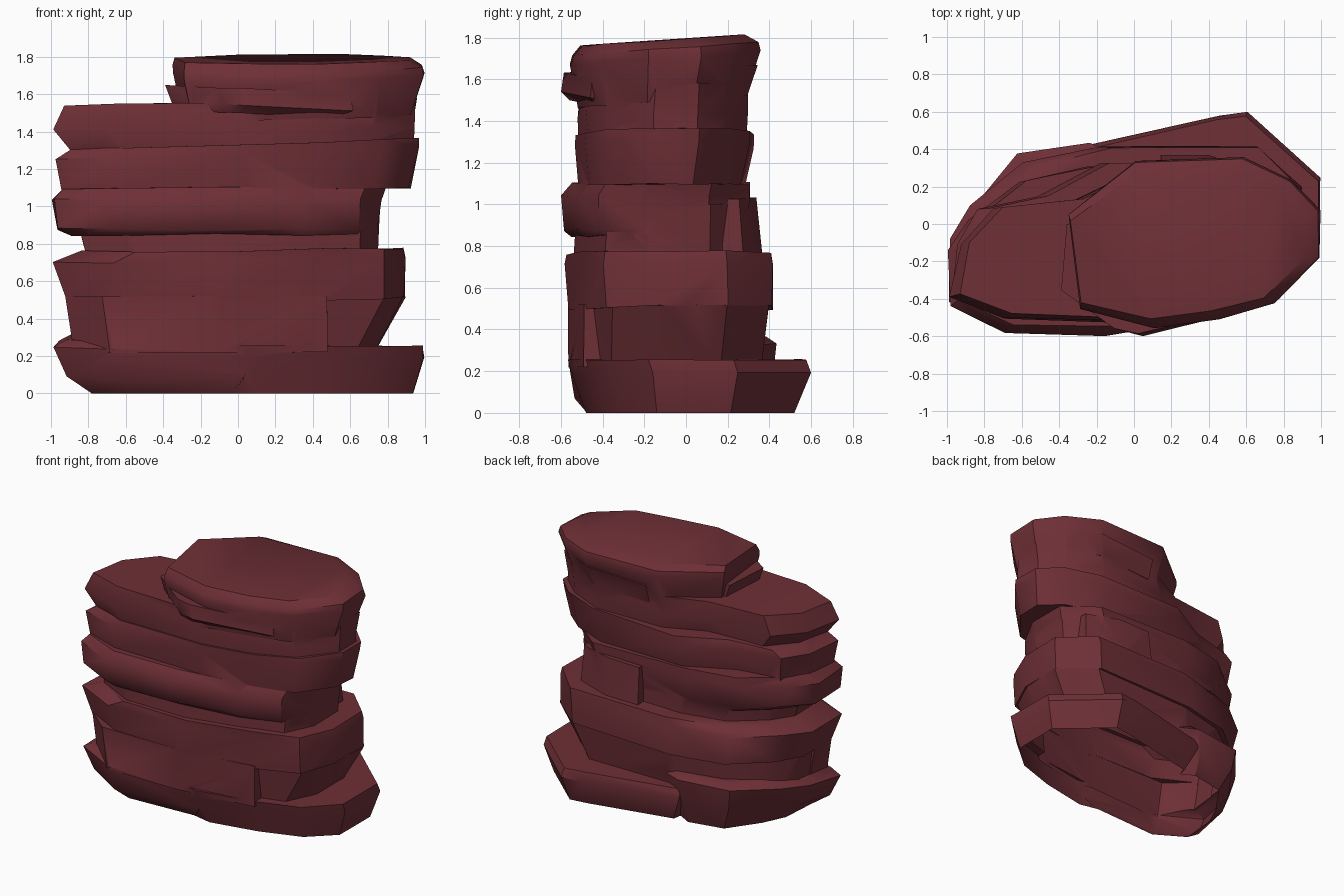
import bpy, bmesh, math, random

random.seed(7)
default_cube = bpy.data.objects.get("Cube")
if default_cube:
    bpy.data.objects.remove(default_cube, do_unlink=True)

# Single rock colour
ROCK = (0.155, 0.029, 0.037, 1)
rock = bpy.data.materials.new("dark_red_rock")
rock.use_nodes = True
rock.diffuse_color = ROCK
shader = rock.node_tree.nodes["Principled BSDF"]
shader.inputs["Base Color"].default_value = ROCK
shader.inputs["Roughness"].default_value = 0.9

# Footprints, counterclockwise from the front left
LOWER = [(-1, -.42), (-.68, -.58), (-.1, -.59), (.45, -.5), (.78, -.4), (.9, -.15),
         (.9, .2), (.65, .42), (-.2, .42), (-.6, .33), (-.88, .1), (-1, -.08)]
UPPER = [(-.98, -.4), (-.7, -.52), (.05, -.55), (.45, -.5), (.78, -.4), (.98, -.15),
         (.98, .08), (.82, .23), (.55, .34), (-.18, .36), (-.52, .17), (-.85, .1), (-.96, -.1)]
SHOULDER = UPPER[:9] + [(0, .31), (-.3, .16), (-.75, .11), (-.93, -.1)]
TOP = [(-.3, -.45), (.1, -.55), (.45, -.5), (.75, -.42), (.99, -.18), (.99, .07),
       (.83, .23), (.58, .35), (0, .33), (-.36, .05)]
BASE_RIGHT = [(-.4, -.48), (.05, -.58), (.45, -.5), (.78, -.38), (.99, -.18),
              (.99, .24), (.6, .6), (.45, .58), (-.24, .42)]
BASE_LEFT = [(-1, -.42), (-.68, -.58), (.1, -.55), (.3, .2), (-.24, .44),
             (-.63, .38), (-.85, .1), (-.97, -.1)]
FRONT_LEDGE = [(-.39, -.36), (-.1, -.57), (.03, -.6), (.62, -.46), (.3, 0), (-.36, 0)]
BACK_LEDGE = TOP[4:9]
BACK_BLOCK = [(.1, 0), (.7, 0), (.7, .3), (.4, .4), (.1, .4)]
FRONT_PLATE = [(-.9, -.4), (-.7, -.57), (-.1, -.58), (.5, -.5), (.5, -.2), (-.9, -.2)]


def fit(outline, box):
    """Stretch an outline to the box (left, right, front, back)."""
    xs, ys = zip(*outline)
    left, right, front, back = box
    for x, y in outline:
        u = (x - min(xs)) / (max(xs) - min(xs))
        v = (y - min(ys)) / (max(ys) - min(ys))
        yield left + u * (right - left), front + v * (back - front)


def link_mesh(name, bm):
    """Turn the finished bmesh into a rock-coloured object."""
    mesh = bpy.data.meshes.new(name)
    bm.to_mesh(mesh)
    bm.free()
    mesh.materials.append(rock)
    stone = bpy.data.objects.new(name, mesh)
    bpy.context.collection.objects.link(stone)
    return stone


def slab(name, outline, rings, tilt_x=0, tilt_y=0, rough=0.02):
    """Loft an outline through rings of (height, box), chipping the edges."""
    bm = bmesh.new()
    loops = []
    for height, *box in rings:
        loop = []
        for x, y in fit(outline, box):
            chip = 1 - rough * random.random()
            lift = 0
            if height > 0:
                lift = tilt_x * x + tilt_y * y + random.uniform(-rough, rough) * 0.4
            loop.append(bm.verts.new((x * chip, y * chip, height + lift)))
        loops.append(loop)
    for low, high in zip(loops, loops[1:]):
        for i in range(len(outline)):
            bm.faces.new((low[i - 1], low[i], high[i], high[i - 1]))
    bm.faces.new(loops[-1])
    bm.faces.new(loops[0][::-1])
    bmesh.ops.triangulate(bm, faces=bm.faces[:])
    return link_mesh(name, bm)


def fuse(shell, stone):
    """Weld a stone into the shell, so that nothing is left inside."""
    union = shell.modifiers.new("union", "BOOLEAN")
    union.operation = "UNION"
    union.solver = "EXACT"
    union.object = stone
    bpy.ops.object.modifier_apply(modifier=union.name)
    bpy.data.objects.remove(stone, do_unlink=True)


# Base stones: the right one becomes the shell that takes up all the others
shell = slab("layered_rock", BASE_RIGHT,
             [(0, -.3, .94, -.48, .52), (.19, -.4, 1, -.55, .6), (.255, -.4, .99, -.57, .58)],
             rough=0.01)
bpy.ops.object.select_all(action="DESELECT")
shell.select_set(True)
bpy.context.view_layer.objects.active = shell

fuse(shell, slab("base_left_stone", BASE_LEFT,
                 [(0, -.79, .1, -.48, .36), (.13, -.93, .2, -.54, .42),
                  (.29, -1, .3, -.57, .44), (.325, -.92, .3, -.55, .39)],
                 tilt_x=-.01, tilt_y=.11))

# Lower layers
fuse(shell, slab("lower_layer", LOWER,
                 [(.2, -.88, .73, -.53, .36), (.52, -.9, .9, -.53, .4)]))
fuse(shell, slab("front_plate", FRONT_PLATE,
                 [(.22, -.88, .48, -.57, -.2), (.52, -.93, .48, -.57, -.2)], rough=0.01))
fuse(shell, slab("wide_layer", LOWER,
                 [(.5, -.93, .9, -.57, .42), (.71, -1, .91, -.59, .42),
                  (.765, -.85, .9, -.58, .41)], tilt_x=.01))

# Middle layers
fuse(shell, slab("neck_layer", LOWER,
                 [(.74, -.82, .75, -.55, .3), (1, -.88, .77, -.53, .3)]))
fuse(shell, slab("middle_layer", LOWER,
                 [(.85, -.9, .75, -.56, .29), (.88, -.97, .76, -.59, .3),
                  (1.04, -1, .78, -.6, .31), (1.1, -.94, .79, -.55, .31)]))
fuse(shell, slab("back_block", BACK_BLOCK,
                 [(.74, .14, .68, 0, .37), (1.03, .15, .66, 0, .34)], rough=0.01))

# Upper layers
fuse(shell, slab("upper_layer", UPPER,
                 [(1.075, -.94, .93, -.52, .28), (1.28, -.98, .97, -.54, .33),
                  (1.335, -.9, .98, -.53, .33)], tilt_x=.03))
fuse(shell, slab("shoulder_layer", SHOULDER,
                 [(1.31, -.9, .94, -.52, .29), (1.42, -.99, .95, -.53, .3),
                  (1.56, -.93, .96, -.51, .3)], tilt_x=.015))

# Top stone and the ledges under it
fuse(shell, slab("front_ledge", FRONT_LEDGE,
                 [(1.5, -.34, .5, -.56, 0), (1.54, -.36, .62, -.6, 0),
                  (1.63, -.39, .6, -.59, 0)], tilt_x=-.05, rough=0.01))
fuse(shell, slab("back_ledge", BACK_LEDGE,
                 [(1.5, .1, .9, -.2, .3), (1.64, .1, .94, -.2, .35)], tilt_x=.04))
fuse(shell, slab("top_stone", TOP,
                 [(1.5, -.3, .93, -.52, .29), (1.71, -.35, 1, -.56, .36),
                  (1.755, -.35, .99, -.55, .35), (1.795, -.34, .92, -.51, .28)],
                 tilt_y=.07, rough=0.01))

# Leave the underside open
bm = bmesh.new()
bm.from_mesh(shell.data)
ground = [f for f in bm.faces if all(v.co.z < 0.001 for v in f.verts)]
bmesh.ops.delete(bm, geom=ground, context="FACES")
bm.to_mesh(shell.data)
bm.free()
bpy.ops.object.shade_smooth_by_angle(angle=math.radians(38))
